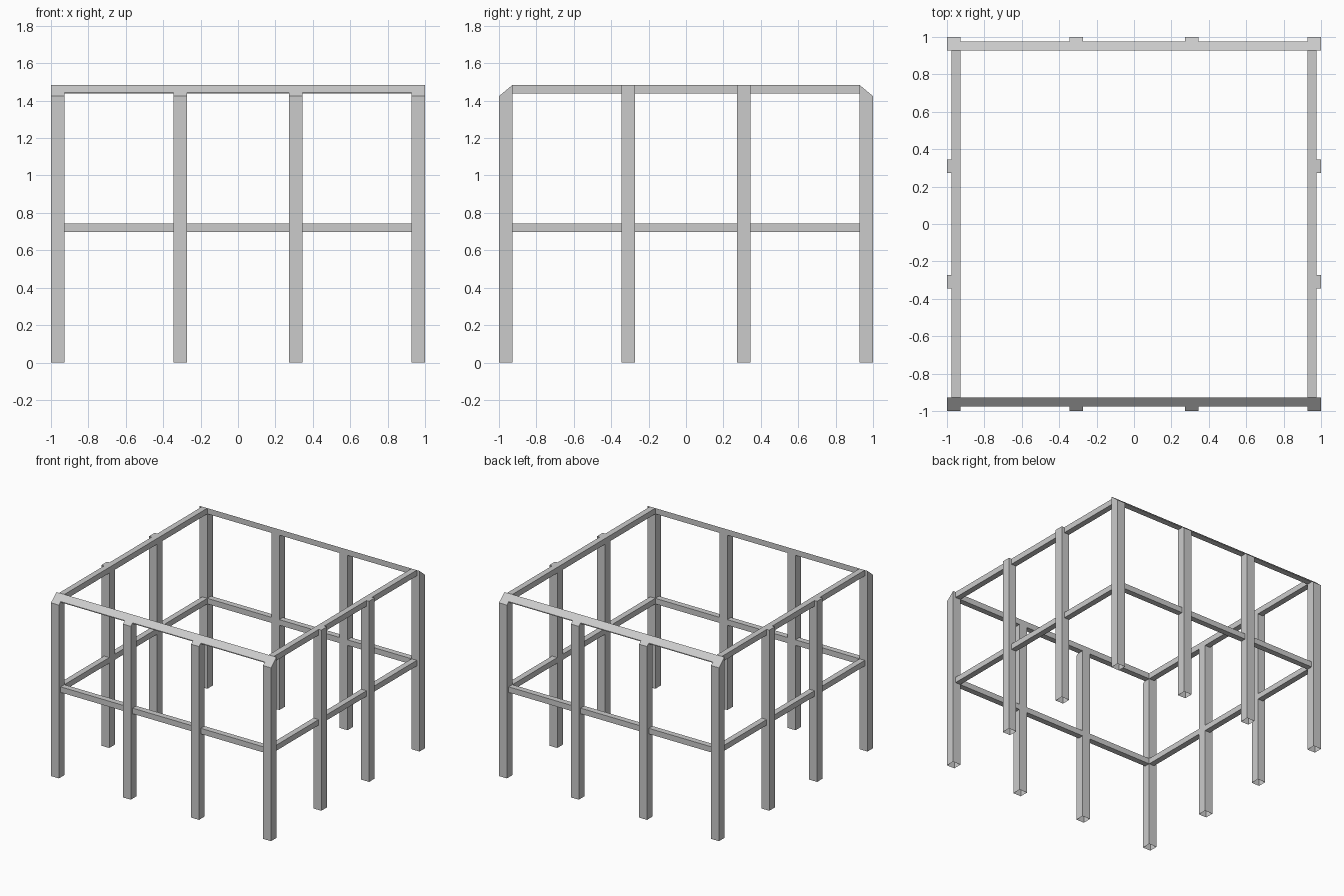
import bpy
import bmesh

cube = bpy.data.objects.get("Cube")
if cube:
    bpy.data.objects.remove(cube, do_unlink=True)

grey = bpy.data.materials.new("plain grey")
grey.use_nodes = True
GREY = (0.6, 0.6, 0.6, 1)
grey.diffuse_color = GREY
grey.node_tree.nodes["Principled BSDF"].inputs["Base Color"].default_value = GREY

INNER, RAIL_OUT, OUTER = 0.928, 0.976, 1.0   # distances from the centre
TOP, EAVE = 1.484, 1.424                     # ridge and outer edge of the slope
POST = OUTER - INNER
RAIL = 0.047
MID_POST = 0.31


def roof_height(y):
    """Top surface: level inside, sloping down past the inner line."""
    t = max(0, abs(y) - INNER) / POST
    return TOP + (EAVE - TOP) * t


def beam(name, x, y, z, sloped=False, open_bottom=False):
    """Box between the x, y and z ranges; the top can follow the roof slope."""
    bm = bmesh.new()
    bmesh.ops.create_cube(bm, size=1)
    for v in bm.verts:
        high = v.co.z > 0
        v.co = [sum(r) / 2 + c * (r[1] - r[0]) for r, c in zip((x, y, z), v.co)]
        if sloped and high:
            v.co.z = roof_height(v.co.y)
    bm.normal_update()
    if open_bottom:
        floor = [f for f in bm.faces if f.normal.z < -0.9]
        bmesh.ops.delete(bm, geom=floor, context="FACES_ONLY")
    mesh = bpy.data.meshes.new(name)
    bm.to_mesh(mesh)
    bm.free()
    mesh.materials.append(grey)
    obj = bpy.data.objects.new(name, mesh)
    bpy.context.collection.objects.link(obj)


def span(sign, a, b):
    """Range from a to b on the chosen side of the centre."""
    return tuple(sorted((sign * a, sign * b)))


def around(c, width):
    return (c - width / 2, c + width / 2)


full = (-INNER, INNER)
low, high = (0.697, 0.743), (TOP - RAIL, TOP)
height = (0, TOP)
x_sides = {"left": 1, "right": -1}
y_sides = {"front": -1, "back": 1}

# Corner posts
for xn, sx in x_sides.items():
    for yn, sy in y_sides.items():
        beam(f"{yn}_{xn}_corner_post", span(sx, INNER, OUTER),
             span(sy, INNER, OUTER), height, True, True)

# Front and back: sloped top rail, middle rail, two posts
for yn, sy in y_sides.items():
    depth = span(sy, INNER, RAIL_OUT)
    beam(f"{yn}_top_rail", full, depth, high, True)
    beam(f"{yn}_middle_rail", full, depth, low)
    for xn, sx in x_sides.items():
        beam(f"{yn}_{xn}_post", around(sx * MID_POST, POST),
             span(sy, INNER, OUTER), height, True, True)

# Left and right: level top rail, middle rail, two posts
for xn, sx in x_sides.items():
    depth = span(sx, INNER, RAIL_OUT)
    beam(f"{xn}_top_rail", depth, full, high)
    beam(f"{xn}_middle_rail", depth, full, low)
    for yn, sy in y_sides.items():
        beam(f"{xn}_{yn}_post", span(sx, INNER, OUTER),
             around(sy * MID_POST, POST), height, False, True)
